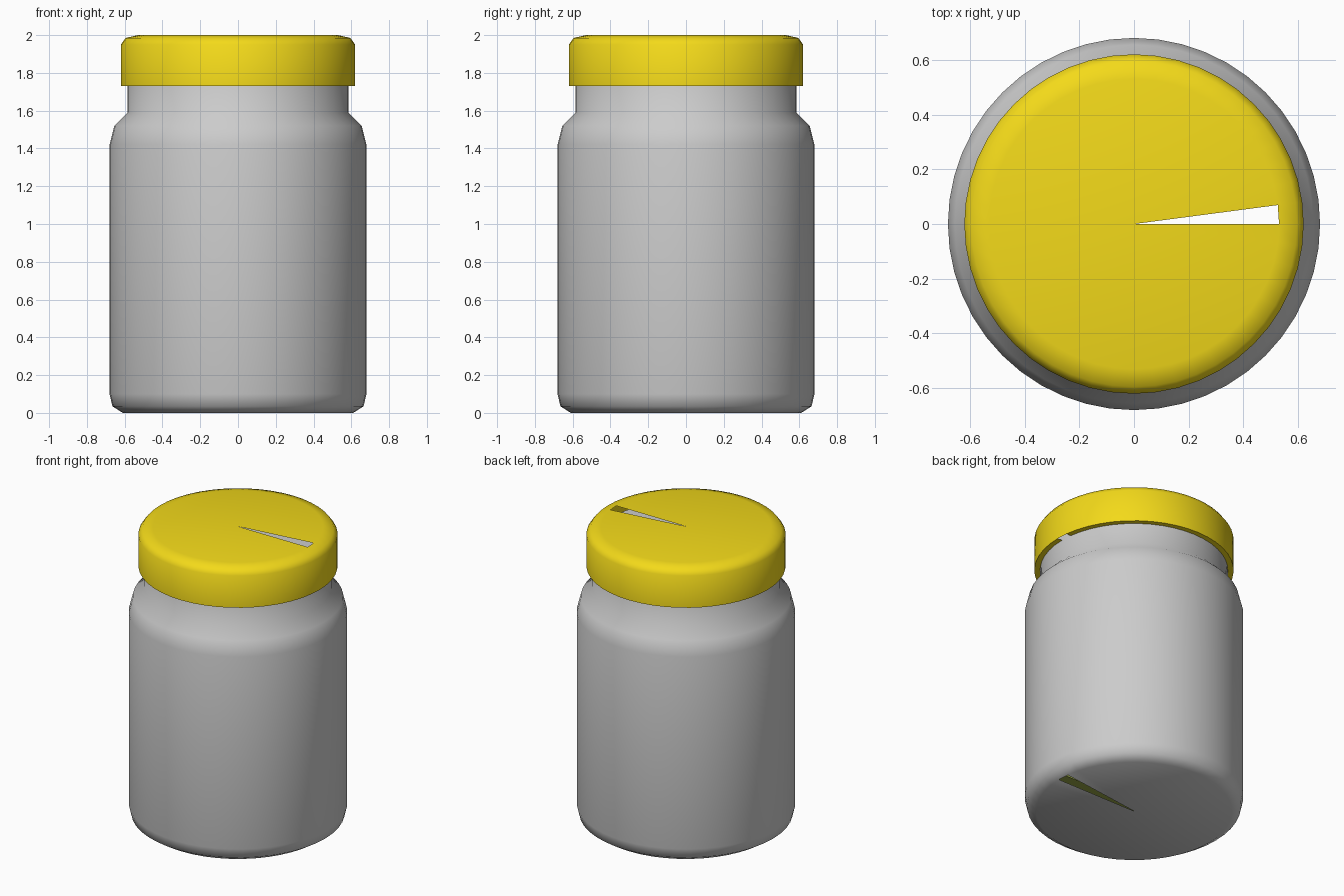
import bpy, bmesh, math

if "Cube" in bpy.data.objects:
    bpy.data.objects.remove(bpy.data.objects["Cube"])

SIDES = 48


def lathe(name, profile, color=None, angle=50):
    """Spin an (r, z) profile, with fan caps that leave their first wedge open."""
    bm = bmesh.new()
    rings = [[bm.verts.new((r * math.cos(2 * math.pi * i / SIDES),
                            r * math.sin(2 * math.pi * i / SIDES), z))
              for i in range(SIDES)] for r, z in profile]
    for a, b in zip(rings, rings[1:]):
        for i in range(SIDES):
            j = (i + 1) % SIDES
            bm.faces.new((a[i], a[j], b[j], b[i]))
    for ring, z, top in ((rings[0], profile[0][1], False),
                         (rings[-1], profile[-1][1], True)):
        c = bm.verts.new((0, 0, z))
        for i in range(1, SIDES):
            p, q = ring[i], ring[(i + 1) % SIDES]
            bm.faces.new((c, p, q) if top else (c, q, p))
    mesh = bpy.data.meshes.new(name)
    bm.to_mesh(mesh)
    bm.free()
    ob = bpy.data.objects.new(name, mesh)
    bpy.context.collection.objects.link(ob)
    if color:
        mat = bpy.data.materials.new(name + "_color")
        mat.diffuse_color = color
        mat.use_nodes = True
        mat.node_tree.nodes["Principled BSDF"].inputs["Base Color"].default_value = mat.diffuse_color
        mesh.materials.append(mat)
    bpy.ops.object.select_all(action='DESELECT')
    ob.select_set(True)
    bpy.context.view_layer.objects.active = ob
    bpy.ops.object.shade_smooth_by_angle(angle=math.radians(angle))
    return ob


# Jar body with rounded base, shoulder and neck
lathe("jar_body", [(0.61, 0), (0.665, 0.035), (0.68, 0.10), (0.68, 1.42),
                   (0.655, 1.52), (0.585, 1.59), (0.585, 1.90)])

# Contents seen through the open wedge in the base
lathe("contents", [(0.60, 0.05), (0.63, 0.10), (0.63, 1.38)],
      (0.30, 0.36, 0.06, 1))

# Lid with rounded top edge
lathe("lid", [(0.62, 1.73), (0.62, 1.95), (0.595, 1.985), (0.53, 2.0)],
      (0.90, 0.70, 0.01, 1))
